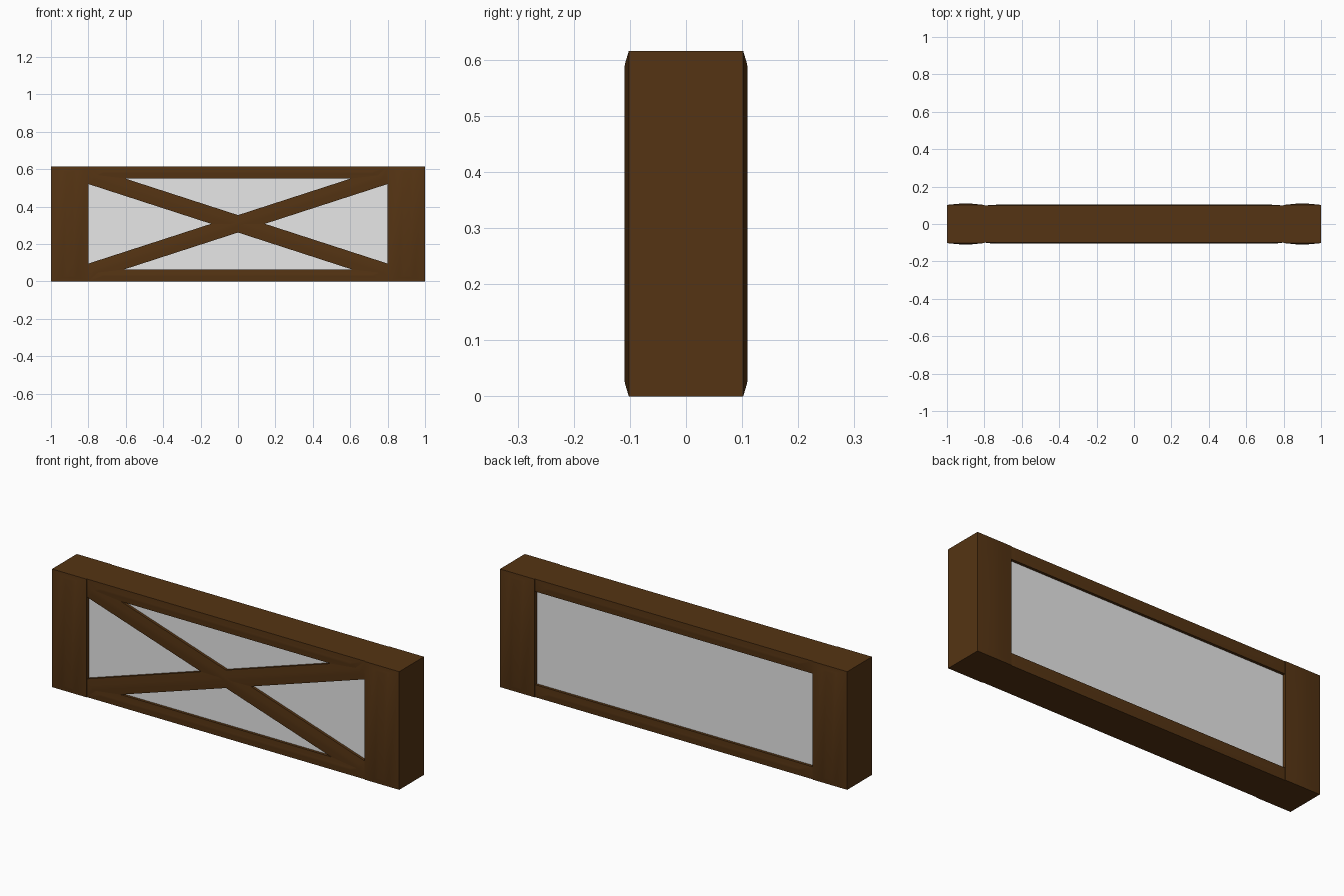
import bpy, bmesh

if "Cube" in bpy.data.objects:
    bpy.data.objects.remove(bpy.data.objects["Cube"])


def material(name, rgb):
    m = bpy.data.materials.new(name)
    m.diffuse_color = (*rgb, 1)
    m.use_nodes = True
    m.node_tree.nodes["Principled BSDF"].inputs["Base Color"].default_value = m.diffuse_color
    return m


wood = material("dark brown wood", (0.09, 0.034, 0.0065))
plaster = material("light grey plaster", (0.8, 0.8, 0.8))

H = 0.615      # total height
MID = H / 2


def bar(name, mat, cx, cz, hx, hz, rings, slope=0.0):
    """Loft rectangles along y; each ring is (x inset, z inset, y). Slope shears the bar in z."""
    bm = bmesh.new()
    loops = []
    for ix, iz, y in rings:
        loop = []
        for sx, sz in ((-1, -1), (1, -1), (1, 1), (-1, 1)):
            x = sx * (hx - ix)
            loop.append(bm.verts.new((cx + x, y, cz + sz * (hz - iz) + slope * x)))
        loops.append(loop)
    for a, b in zip(loops, loops[1:]):
        for i in range(4):
            j = (i + 1) % 4
            bm.faces.new((a[i], a[j], b[j], b[i]))
    bm.faces.new(loops[0][::-1])
    bm.faces.new(loops[-1])
    bmesh.ops.recalc_face_normals(bm, faces=bm.faces[:])
    me = bpy.data.meshes.new(name)
    bm.to_mesh(me)
    bm.free()
    me.materials.append(mat)
    ob = bpy.data.objects.new(name, me)
    bpy.context.collection.objects.link(ob)
    bpy.context.view_layer.objects.active = ob
    ob.select_set(True)
    bpy.ops.object.shade_smooth_by_angle(angle=0.6)
    ob.select_set(False)
    return ob


def both_sides(front):
    """Mirror front rings (inset x, inset z, depth) to the back."""
    return [(a, b, -d) for a, b, d in reversed(front)] + front


# end posts with a gently swollen front and back
post = both_sides([(0, 0, 0.102), (0.06, 0.02, 0.108), (0.085, 0.03, 0.11)])
for side, sx in (("left", -1), ("right", 1)):
    bar(f"{side}_post", wood, sx * 0.9, MID, 0.1, MID, post)

# top and bottom rails
rail = both_sides([(0, 0, 0.099), (0.08, 0.027, 0.104)])
bar("bottom_rail", wood, 0, 0.0325, 0.8, 0.0325, rail)
bar("top_rail", wood, 0, H - 0.0325, 0.8, 0.0325, rail)

# infill panel
bar("infill_panel", plaster, 0, MID, 0.8, MID - 0.06, both_sides([(0, 0, 0.085)]))

# crossed braces on the front only
brace = [(0.03, 0.035, -0.103), (0, 0, -0.099), (0, 0, -0.06)]
for name, s in (("rising_brace", 1), ("falling_brace", -1)):
    bar(name, wood, 0, 0.308, 0.8, 0.0465, brace, slope=s * 0.324)
